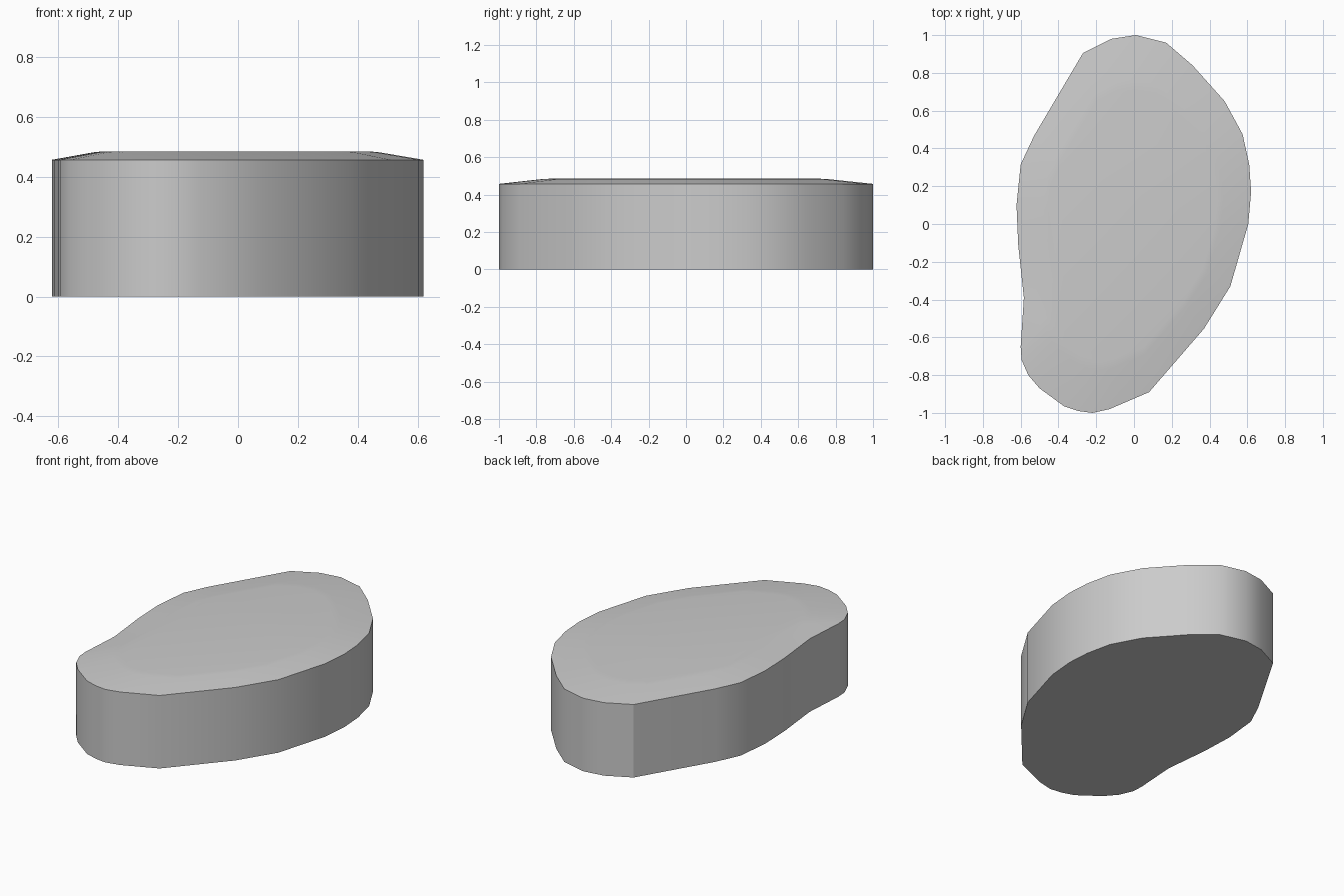
import bpy, bmesh, math

if "Cube" in bpy.data.objects:
    bpy.data.objects.remove(bpy.data.objects["Cube"])

# Outline of the stone seen from above, counter-clockwise from the back tip
OUTLINE = [
    (0.01, 1.0), (-0.12, 0.98), (-0.27, 0.905), (-0.53, 0.465), (-0.60, 0.315),
    (-0.622, 0.10), (-0.613, -0.11), (-0.583, -0.39), (-0.60, -0.65),
    (-0.595, -0.72), (-0.56, -0.80), (-0.50, -0.87), (-0.37, -0.965),
    (-0.295, -0.99), (-0.22, -1.0), (-0.13, -0.98), (0.08, -0.89),
    (0.37, -0.555), (0.51, -0.33), (0.605, 0.0), (0.62, 0.17),
    (0.61, 0.315), (0.575, 0.475), (0.48, 0.65), (0.31, 0.84), (0.17, 0.96),
]
CENTRE = (-0.02, -0.025)
# (scale about the centre, height): base, wall top, worn rim, flat plateau
RINGS = [(1.0, 0.0), (1.0, 0.457), (0.77, 0.482), (0.72, 0.485)]

bm = bmesh.new()


def ring(scale, z):
    cx, cy = CENTRE
    return [bm.verts.new((cx + (x - cx) * scale, cy + (y - cy) * scale, z))
            for x, y in OUTLINE]


# Walls and sloped rim
loops = [ring(s, z) for s, z in RINGS]
n = len(OUTLINE)
for low, high in zip(loops, loops[1:]):
    for i in range(n):
        j = (i + 1) % n
        bm.faces.new((low[i], low[j], high[j], high[i]))

# Flat underside and walking surface
bm.faces.new(loops[0][::-1])
bm.faces.new(loops[-1])
bmesh.ops.recalc_face_normals(bm, faces=bm.faces[:])

mesh = bpy.data.meshes.new("stepping_stone")
bm.to_mesh(mesh)
bm.free()
stone = bpy.data.objects.new("stepping_stone", mesh)
bpy.context.collection.objects.link(stone)

# Smooth sides, crisp top and bottom edges
bpy.context.view_layer.objects.active = stone
stone.select_set(True)
bpy.ops.object.shade_smooth_by_angle(angle=math.radians(30))
